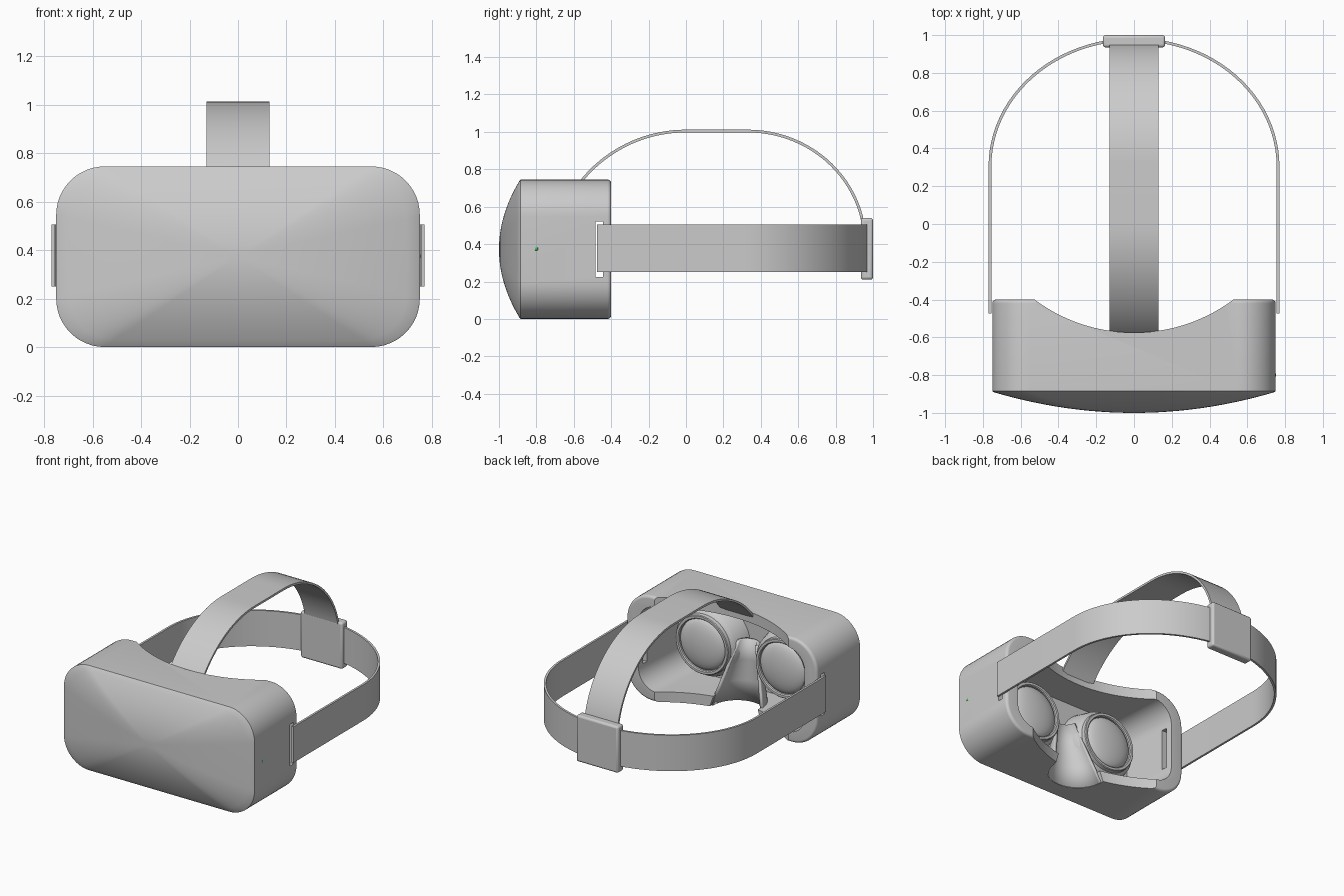
import bpy, bmesh
from math import sin, cos, pi, sqrt

if "Cube" in bpy.data.objects:
    bpy.data.objects.remove(bpy.data.objects["Cube"])

ZC = 0.3725  # mid height of the housing


def make(name, verts, faces, smooth=35):
    me = bpy.data.meshes.new(name)
    me.from_pydata(verts, [], faces)
    bm = bmesh.new()
    bm.from_mesh(me)
    bmesh.ops.remove_doubles(bm, verts=bm.verts, dist=1e-5)
    bmesh.ops.recalc_face_normals(bm, faces=bm.faces)
    bm.to_mesh(me)
    bm.free()
    ob = bpy.data.objects.new(name, me)
    bpy.context.collection.objects.link(ob)
    shade(ob, smooth)
    return ob


def shade(ob, angle=35):
    bpy.ops.object.select_all(action='DESELECT')
    bpy.context.view_layer.objects.active = ob
    ob.select_set(True)
    bpy.ops.object.shade_smooth_by_angle(angle=angle * pi / 180)


def loft(name, rings, caps=True, closed=True):
    n = len(rings[0])
    verts = [v for r in rings for v in r]
    faces = [(i * n + j, i * n + (j + 1) % n, (i + 1) * n + (j + 1) % n, (i + 1) * n + j)
             for i in range(len(rings) - 1) for j in range(n if closed else n - 1)]
    if caps:
        faces += [tuple(range(n)), tuple(range((len(rings) - 1) * n, len(rings) * n))]
    return make(name, verts, faces)


def round_rect(y, hx, hz, r, zc=ZC, seg=12):
    pts = []
    for k, (sx, sz) in enumerate([(1, 1), (-1, 1), (-1, -1), (1, -1)]):
        for i in range(seg + 1):
            a = (k + i / seg) * pi / 2
            pts.append((sx * (hx - r) + r * cos(a), y, zc + sz * (hz - r) + r * sin(a)))
    return pts


def box(name, x, y, z, bevel=0):
    vs = [(a, b, c) for a in x for b in y for c in z]
    ob = make(name, vs, [(0, 1, 3, 2), (4, 5, 7, 6), (0, 1, 5, 4), (2, 3, 7, 6), (0, 2, 6, 4), (1, 3, 7, 5)])
    if bevel:
        m = ob.modifiers.new("bevel", 'BEVEL')
        m.width, m.segments = bevel, 3
    return ob


def cut(ob, cutter):
    m = ob.modifiers.new("cut", 'BOOLEAN')
    m.operation, m.solver, m.object = 'DIFFERENCE', 'EXACT', cutter
    bpy.context.view_layer.objects.active = ob
    bpy.ops.object.modifier_apply(modifier=m.name)
    bpy.data.objects.remove(cutter)


def ribbon(name, path, t, lo, hi, place):
    # flat band: path in a plane, thickness t to the left side, width lo..hi
    rings = []
    for i, (u, v) in enumerate(path):
        a, b = path[max(i - 1, 0)], path[min(i + 1, len(path) - 1)]
        d = sqrt((b[0] - a[0]) ** 2 + (b[1] - a[1]) ** 2)
        nu, nv = -(b[1] - a[1]) / d * t, (b[0] - a[0]) / d * t
        rings.append([place(u, v, lo), place(u, v, hi), place(u + nu, v + nv, hi), place(u + nu, v + nv, lo)])
    return loft(name, rings)


def lathe(name, profile, cx, cz, n=48):
    return loft(name, [[(cx + r * cos(2 * pi * i / n), y, cz + r * sin(2 * pi * i / n)) for i in range(n)]
                       for r, y in profile], caps=True)


# Housing with bulged front
HX, HZ, R = 0.75, 0.3725, 0.2
rings = []
for i in range(1, 17):
    s = i / 16
    rings.append(round_rect(-0.89 - 0.11 * (1 - s * s), (HX - .006) * s, (HZ - .006) * s, R * s))
rings.append(round_rect(-0.885, HX, HZ, R))
for i in range(6):
    a = i / 5 * pi / 2
    d = 0.02 * (1 - cos(a))
    rings.append(round_rect(-0.42 + 0.02 * sin(a), HX - d, HZ - d, R - d))
housing = loft("housing", rings)

# Face-shaped curve, hollow inside, strap slots and nose notch
cut(housing, loft("face_cutter", [[(0.88 * cos(2 * pi * i / 128), 0.305 + 0.88 * sin(2 * pi * i / 128), z)
                                   for i in range(128)] for z in (-0.5, 1.5)]))
cut(housing, loft("cavity_cutter", [round_rect(-0.80, 0.61, 0.29, 0.14), round_rect(-0.30, 0.665, 0.305, 0.14)]))
cut(housing, box("slot_cutter", (-1, 1), (-0.485, -0.445), (0.225, 0.52)))


def nose_ring(z, a0=0.0, a1=2 * pi, n=48):
    t = z / 0.45
    r, cy = 0.2 - 0.13 * t, -0.57 - 0.12 * t
    return [(r * cos(a0 + (a1 - a0) * i / n), cy + r * sin(a0 + (a1 - a0) * i / n), z) for i in range(n)]


cut(housing, loft("nose_cutter", [nose_ring(-0.05), nose_ring(0.12)]))
shade(housing)

# Nose guard between the lenses
guard = loft("nose_guard", [nose_ring(z, pi, 2 * pi + pi / 47, 48) for z in (0.002, 0.15, 0.3, 0.45)],
             caps=False, closed=False)
m = guard.modifiers.new("thickness", 'SOLIDIFY')
m.thickness, m.offset = 0.02, 0

# Lenses and their barrels
for side, sx in (("left", -1), ("right", 1)):
    cx, cz = sx * 0.315, 0.375
    lathe(side + "_lens_barrel", [(0.265, -0.81), (0.235, -0.68), (0.222, -0.665), (0.21, -0.655), (0.207, -0.63),
                                  (0.202, -0.625), (0.186, -0.625), (0.18, -0.632), (0.18, -0.66)], cx, cz)
    lathe(side + "_lens", [(0.18 * cos(i * pi / 16.2), -0.65 + 0.05 * sin(i * pi / 16.2)) for i in range(9)], cx, cz)

# Head strap around the back
N = 48
path = [(0.755, -0.475)] + [(0.755 * cos(i * pi / N), 0.305 + 0.665 * sin(i * pi / N)) for i in range(N + 1)]
path.append((-0.755, -0.475))
ribbon("side_strap", path, -0.015, 0.25, 0.505, lambda u, v, w: (u, v, w))

# Strap over the top of the head
path = [(-0.727 * sin(a), 0.285 + 0.727 * cos(a)) for a in [0.93 * (1 - i / 20) for i in range(21)]]
path += [(0.33 + 0.635 * sin(i * pi / 48), 0.4 + 0.612 * cos(i * pi / 48)) for i in range(25)]
ribbon("top_strap", path, -0.015, -0.13, 0.13, lambda u, v, w: (w, u, v))

# Rear clip and status light
box("rear_clip", (-0.165, 0.165), (0.935, 1.0), (0.21, 0.54), 0.014)
light = box("status_light", (0.745, 0.752), (-0.808, -0.792), (0.367, 0.383), 0.002)
mat = bpy.data.materials.new("green_light")
mat.diffuse_color = (0.05, 0.7, 0.1, 1)
mat.use_nodes = True
mat.node_tree.nodes["Principled BSDF"].inputs["Base Color"].default_value = mat.diffuse_color
light.data.materials.append(mat)
